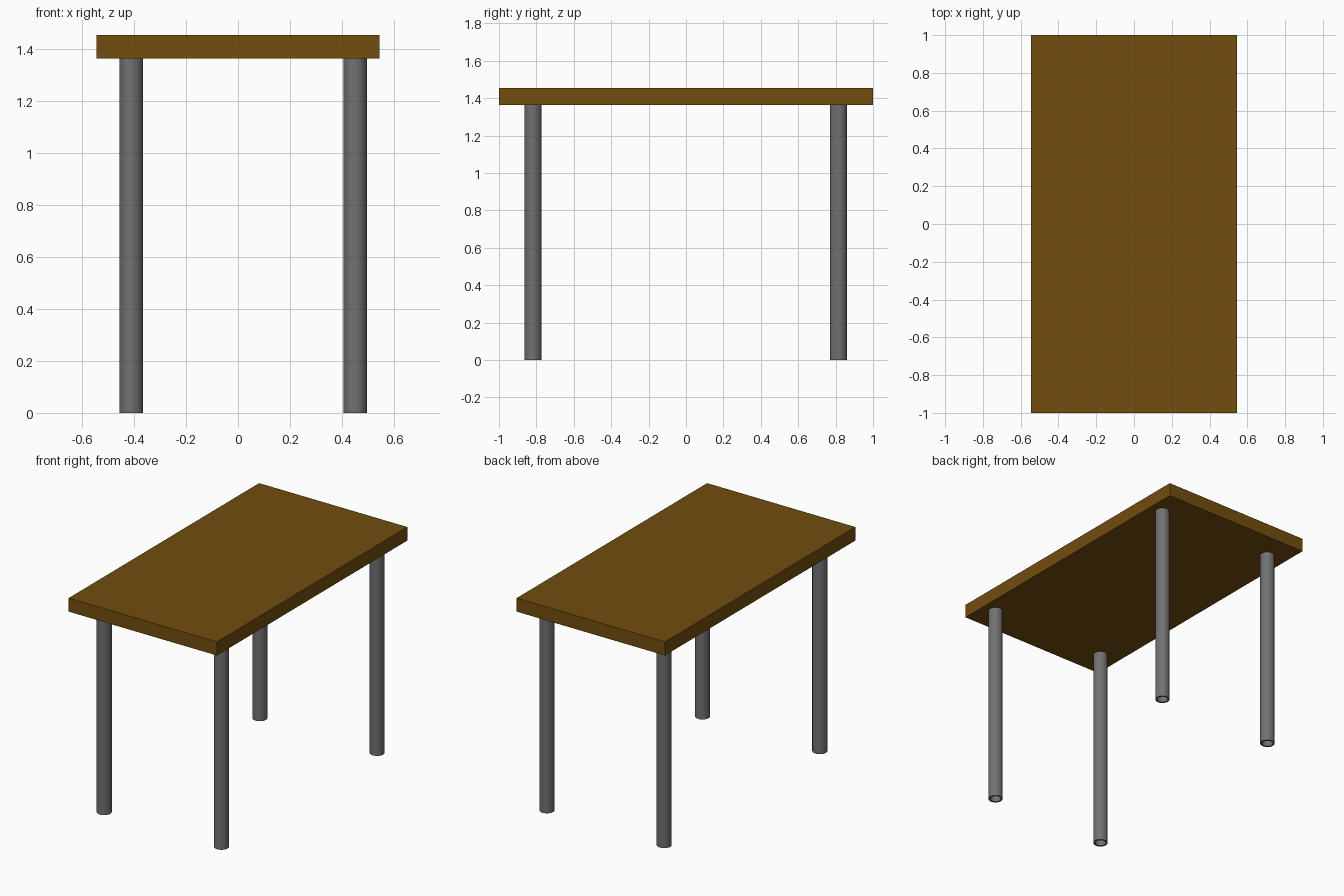
import bpy
import bmesh
import math

if "Cube" in bpy.data.objects:
    bpy.data.objects.remove(bpy.data.objects["Cube"])

TOP_Z, UNDER_Z = 1.455, 1.365
R_OUT, R_IN = 0.0455, 0.034
SIDES = 32


def material(name, rgb):
    m = bpy.data.materials.new(name)
    m.diffuse_color = (*rgb, 1.0)
    m.use_nodes = True
    m.node_tree.nodes["Principled BSDF"].inputs["Base Color"].default_value = m.diffuse_color
    return m


def add_object(name, bm, mat):
    bmesh.ops.recalc_face_normals(bm, faces=bm.faces)
    mesh = bpy.data.meshes.new(name)
    bm.to_mesh(mesh)
    bm.free()
    mesh.materials.append(mat)
    ob = bpy.data.objects.new(name, mesh)
    bpy.context.collection.objects.link(ob)
    return ob


brown = material("brown wood", (0.170, 0.075, 0.0046))
grey = material("grey metal", (0.165, 0.165, 0.165))

# Table top: plain slab
bm = bmesh.new()
bmesh.ops.create_cube(bm, size=1.0)
for v in bm.verts:
    v.co.x *= 1.09
    v.co.y *= 2.0
    v.co.z = v.co.z * (TOP_Z - UNDER_Z) + (TOP_Z + UNDER_Z) / 2
add_object("table_top", bm, brown)


# Legs: hollow tubes, a wall profile swept round the leg axis
def tube_leg(name, x, y):
    bm = bmesh.new()
    profile = [(R_OUT, 0), (R_OUT, UNDER_Z), (R_IN, UNDER_Z), (R_IN, 0)]
    rings = []
    for r, z in profile:
        rings.append([bm.verts.new((r * math.cos(2 * math.pi * i / SIDES),
                                    r * math.sin(2 * math.pi * i / SIDES), z))
                      for i in range(SIDES)])
    for k in range(4):
        a, b = rings[k], rings[(k + 1) % 4]
        for i in range(SIDES):
            j = (i + 1) % SIDES
            bm.faces.new((a[i], a[j], b[j], b[i]))
    leg = add_object(name, bm, grey)
    leg.location = (x, y, 0)
    bpy.ops.object.select_all(action='DESELECT')
    leg.select_set(True)
    bpy.context.view_layer.objects.active = leg
    bpy.ops.object.shade_smooth_by_angle(angle=math.radians(30))


# The leg set sits slightly to the right of the top's centre
for x, side in ((-0.411, "left"), (0.451, "right")):
    for y, end in ((-0.818, "front"), (0.816, "back")):
        tube_leg(f"{end}_{side}_leg", x, y)
